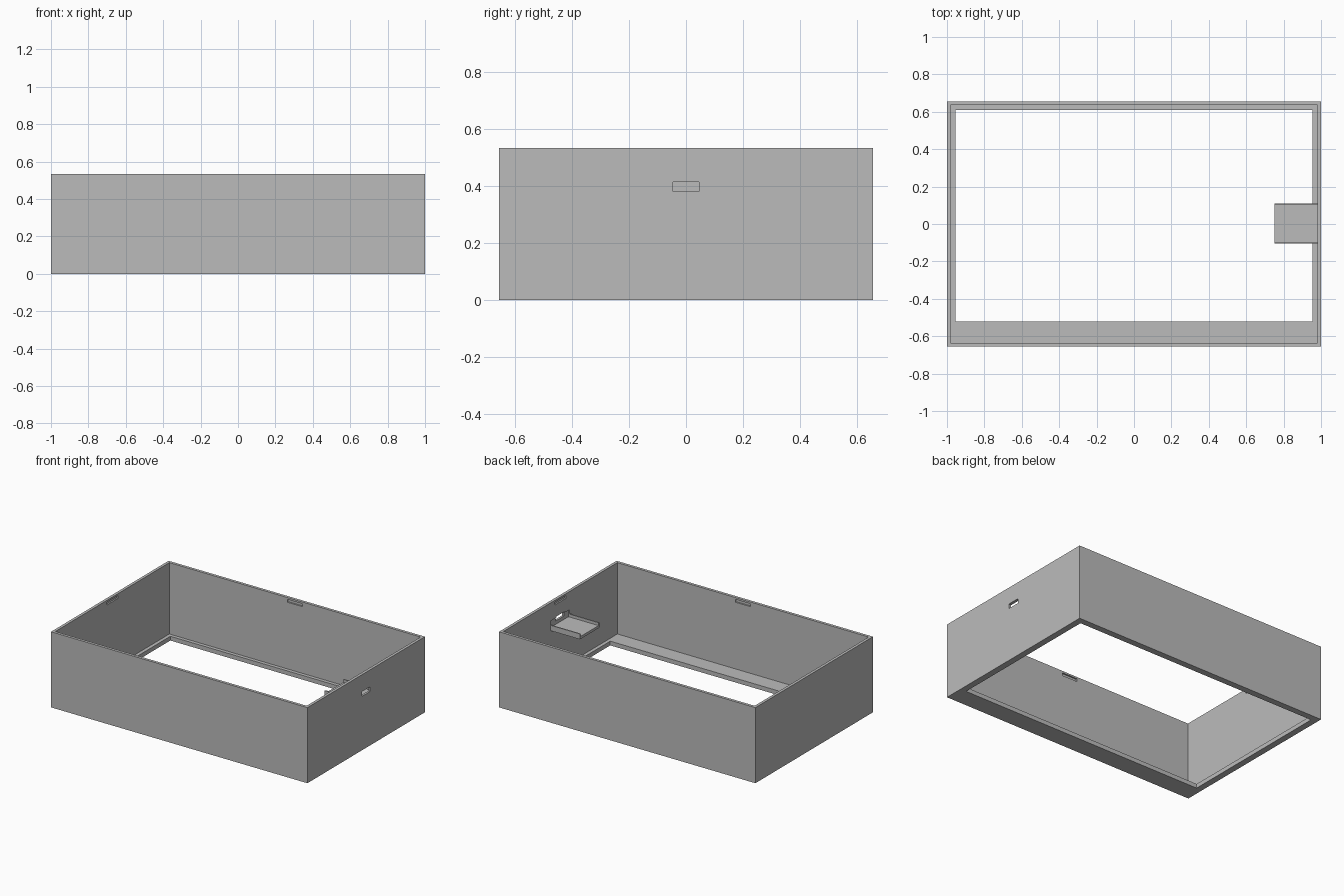
import bpy

if "Cube" in bpy.data.objects:
    bpy.data.objects.remove(bpy.data.objects["Cube"], do_unlink=True)

grey = bpy.data.materials.new("plain grey")
grey.use_nodes = True
GREY = (0.5, 0.5, 0.5, 1)
grey.diffuse_color = GREY
grey.node_tree.nodes["Principled BSDF"].inputs["Base Color"].default_value = GREY

W, D, H = 1.0, 0.655, 0.533      # half width, half depth, height
WALL, FLOOR = 0.02, 0.03


def box(name, x, y, z):
    """Box spanning the given (low, high) ranges."""
    bpy.ops.mesh.primitive_cube_add(size=1)
    ob = bpy.context.object
    ob.name = name
    spans = (x, y, z)
    for v in ob.data.vertices:
        v.co = [s[1] if c > 0 else s[0] for c, s in zip(v.co, spans)]
    ob.data.materials.append(grey)
    return ob


def cut(target, *spans):
    """Subtract a box from the target and discard the cutter."""
    cutter = box("cutter", *spans)
    cutter.hide_render = True
    mod = target.modifiers.new("cut", "BOOLEAN")
    mod.operation = "DIFFERENCE"
    mod.solver = "EXACT"
    mod.object = cutter
    bpy.context.view_layer.objects.active = target
    bpy.ops.object.modifier_apply(modifier=mod.name)
    bpy.data.objects.remove(cutter, do_unlink=True)


# Case body: open-topped shell with a window in the floor
ix, iy = W - WALL, D - WALL
case = box("case_body", (-W, W), (-D, D), (0, H))
cut(case, (-ix, ix), (-iy, iy), (FLOOR, H + 0.1))
cut(case, (-0.955, 0.955), (-0.52, 0.61), (-0.1, FLOOR + 0.1))

# Snap grooves near the rim, centred on the inside of each wall
groove_z, half, depth = (0.5, 0.52), 0.06, 0.01
cut(case, (-ix - depth, ix + depth), (-half, half), groove_z)
cut(case, (-half, half), (-iy - depth, iy + depth), groove_z)

# Connector hole through the side wall, with a shallow pocket behind it
cut(case, (0.9, 1.1), (-0.045, 0.045), (0.38, 0.413))
cut(case, (0.9, 0.985), (-0.1, 0.105), (0.355, 0.405))

# Board tray with a low lip on each side
box("board_tray", (0.75, 0.99), (-0.105, 0.11), (0.338, 0.356))
for name, y in (("tray_lip_front", (-0.105, -0.097)), ("tray_lip_back", (0.102, 0.11))):
    box(name, (0.75, 0.99), y, (0.338, 0.376))
